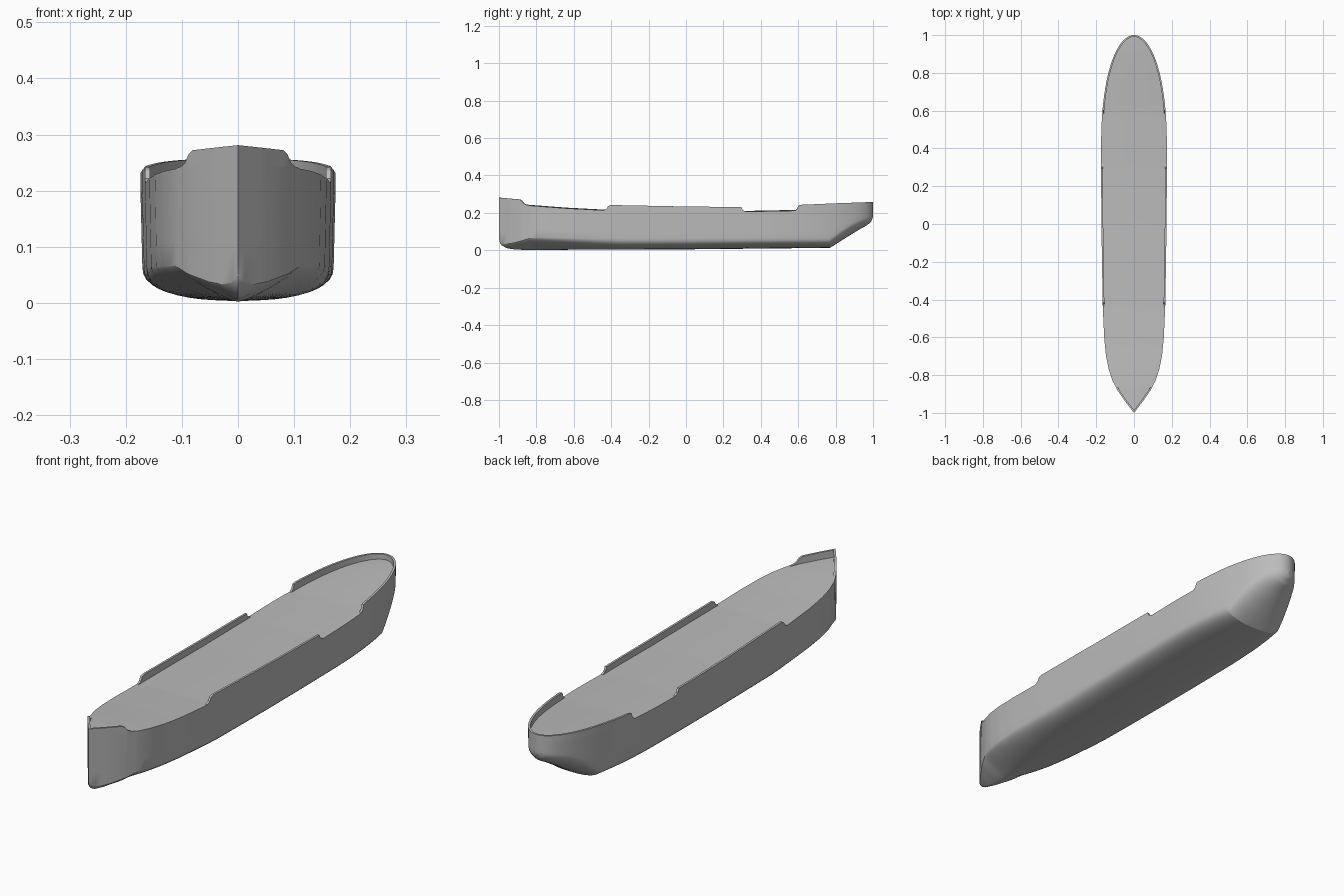
import bpy, math

if "Cube" in bpy.data.objects:
    bpy.data.objects.remove(bpy.data.objects["Cube"])

mat = bpy.data.materials.new("hull grey")
mat.diffuse_color = (0.5, 0.5, 0.5, 1)
mat.use_nodes = True
mat.node_tree.nodes["Principled BSDF"].inputs["Base Color"].default_value = mat.diffuse_color


def lerp(pts, y):
    """Piecewise linear lookup."""
    if y <= pts[0][0]:
        return pts[0][1]
    for (a, u), (b, v) in zip(pts, pts[1:]):
        if y <= b:
            return u + (v - u) * (y - a) / (b - a)
    return pts[-1][1]


# Lengthwise curves: keel height, bilge height, bilge fullness, deck edge, bow breadth
KEEL = [(-1, .06), (-.995, .04), (-.985, .026), (-.96, .012), (-.93, .006), (-.87, .002),
        (0, .005), (.77, .013), (.85, .064), (.93, .113), (.97, .135), (.99, .154), (1, .178)]
BILGE = [(-1, .004), (-.95, .025), (-.83, .064), (-.6, .062), (-.3, .06), (.77, .055),
         (.9, .06), (.97, .045), (1, .02)]
FULL = [(-1, 1.1), (-.83, 1.25), (-.6, 1.8), (-.35, 2.5), (.77, 2.5), (.85, 2.1), (1, 2)]
DECK = [(-1, .250), (-.85, .240), (-.64, .224), (-.43, .213), (0, .206), (.3, .206),
        (.6, .212), (1, .235)]
BOW = [(-1, 0), (-.94, .046), (-.88, .088), (-.83, .114), (-.77, .134), (-.7, .148),
       (-.6, .158), (-.42, .166), (-.1, .171), (.2, .174)]


def breadth(y):
    if y < .4:
        return lerp(BOW, y)
    return .174 * math.sqrt(max(0, 1 - ((y - .4) / .6) ** 2.3))


def make(name, verts, faces):
    mesh = bpy.data.meshes.new(name)
    mesh.from_pydata(verts, [], faces)
    mesh.materials.append(mat)
    ob = bpy.data.objects.new(name, mesh)
    bpy.context.collection.objects.link(ob)
    bpy.ops.object.select_all(action='DESELECT')
    ob.select_set(True)
    bpy.context.view_layer.objects.active = ob
    # weld, drop collapsed faces and unify normals
    bpy.ops.object.mode_set(mode='EDIT')
    bpy.ops.mesh.select_all(action='SELECT')
    bpy.ops.mesh.remove_doubles(threshold=.0002)
    bpy.ops.mesh.dissolve_degenerate(threshold=.0001)
    bpy.ops.mesh.select_all(action='SELECT')
    bpy.ops.mesh.normals_make_consistent(inside=False)
    bpy.ops.object.mode_set(mode='OBJECT')
    bpy.ops.object.shade_smooth_by_angle(angle=math.radians(28))
    return ob


def loft(name, rings, cap):
    """Skin closed rings of equal length, optionally capping the two ends."""
    n = len(rings[0])
    verts = [p for r in rings for p in r]
    faces = [(i * n + j, i * n + (j + 1) % n, (i + 1) * n + (j + 1) % n, (i + 1) * n + j)
             for i in range(len(rings) - 1) for j in range(n)]
    if cap:
        faces += [tuple(range(n))[::-1], tuple(range(len(verts) - n, len(verts)))]
    return make(name, verts, faces)


# Stations, closer together towards bow and stern
stations = sorted({round(p[0], 4) for p in KEEL + BILGE + FULL + DECK + BOW}
                  | {round(-1 + .04 * i, 4) for i in range(45)}
                  | {round(1 - .25 * (i / 18) ** 2, 4) for i in range(19)})


def section(y):
    w, k, b, n, d = breadth(y), lerp(KEEL, y), lerp(BILGE, y), lerp(FULL, y), lerp(DECK, y)
    half = []
    for i in range(11):                                   # rounded bilge
        t = math.pi / 2 * i / 10
        half.append((.98 * w * math.sin(t) ** (2 / n),
                     k + b * (1 - max(0, math.cos(t)) ** (2 / n))))
    for i in range(1, 5):                                 # side, slightly flared
        f = i / 4
        half.append((w * (.98 + .02 * f), k + b + (d - k - b) * f))
    crown = .004 * min(1, w / .1)                         # cambered deck
    half += [(w * .5, d + crown * .75), (0, d + crown)]
    ring = [(x, y, z) for x, z in half]
    return ring + [(-x, y, z) for x, z in half[-2:0:-1]]


loft("hull", [section(y) for y in stations], False)

# Bulwarks: thin walls following the deck edge
THICK = .009


def inner(y):
    """Point of the deck edge moved inboard by the wall thickness."""
    if y >= 1:
        return 0, 1 - THICK
    e = .0005
    a, b = max(-1, y - e), min(1, y + e)
    dx, dy = breadth(b) - breadth(a), b - a
    l = math.hypot(dx, dy)
    x, yy = breadth(y) - THICK * dy / l, y + THICK * dx / l
    if y < -.5:
        yy = max(yy, -1 + THICK * 1.6)
    return max(0, x), yy


def wall(name, top, side):
    y0, y1 = top[0][0], top[-1][0]
    ys = sorted({y for y in stations if y0 < y < y1} | {p[0] for p in top})
    rings = []
    for y in ys:
        x, (xi, yi) = breadth(y), inner(y)
        low, high = lerp(DECK, y), lerp(top, y)
        rings.append([(side * x, y, low), (side * x, y, high),
                      (side * xi, yi, high), (side * xi, yi, low - .002)])
    return rings


def both_sides(name, top, joined):
    left, right = wall(name, top, -1), wall(name, top, 1)
    if joined == 'bow':
        loft(name, left[::-1] + right[1:], True)
    elif joined == 'stern':
        loft(name, left + right[-2::-1], True)
    else:
        loft(name + "_left", left, True)
        loft(name + "_right", right, True)


both_sides("bow_bulwark", [(-1, .281), (-.89, .272), (-.88, .265), (-.868, .25),
                           (-.855, .243), (-.84, .2405)], 'bow')
both_sides("middle_bulwark", [(-.44, .215), (-.425, .222), (-.417, .236), (-.405, .242),
                              (0, .234), (.295, .231), (.303, .215), (.32, .2075)], 'none')
both_sides("stern_bulwark", [(.585, .2125), (.595, .222), (.602, .24), (.612, .243),
                             (.8, .251), (1, .258)], 'stern')
